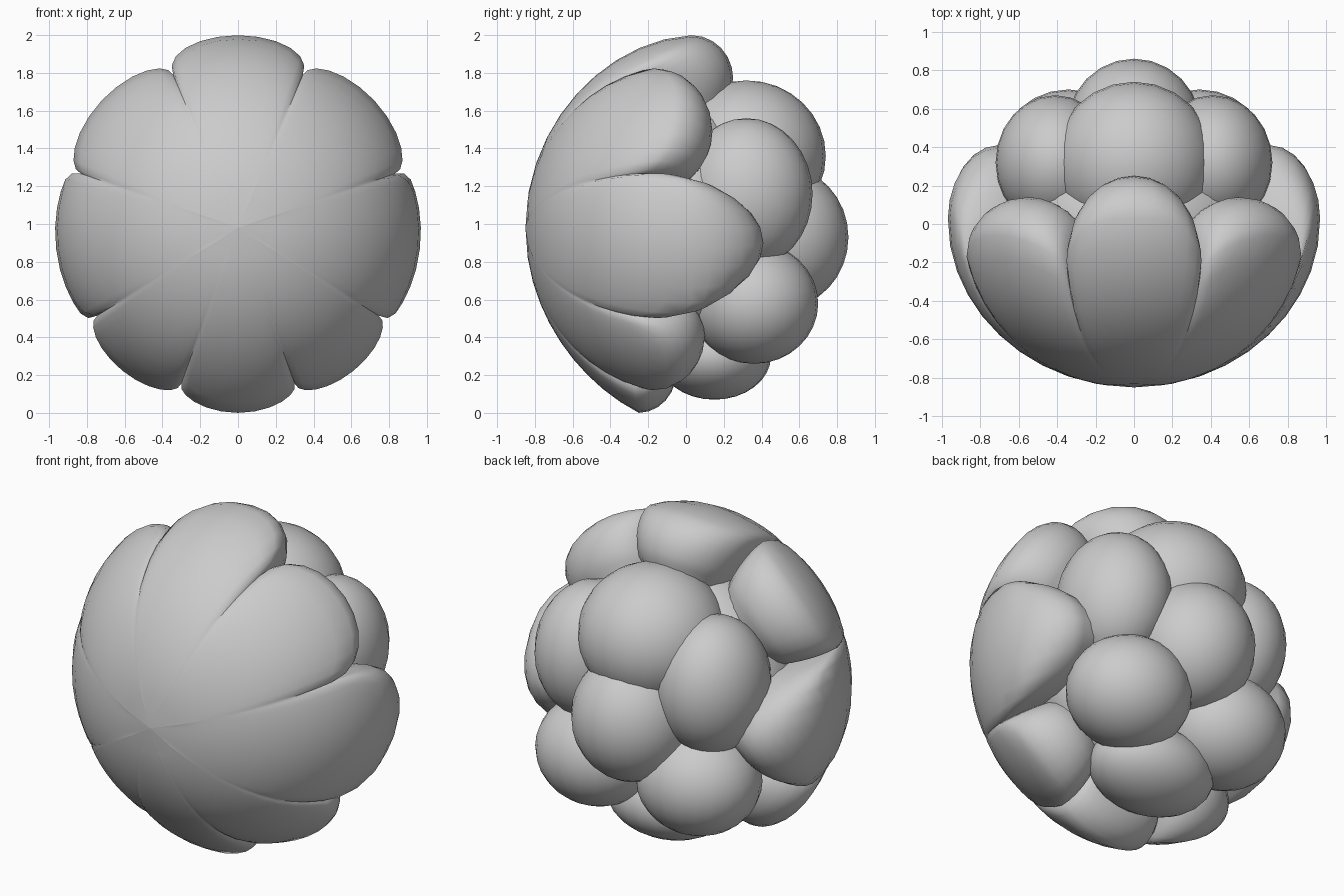
import bpy, bmesh
from math import sin, cos, pi, radians, sqrt

if "Cube" in bpy.data.objects:
    bpy.data.objects.remove(bpy.data.objects["Cube"])

CZ = 0.98          # height of the front-to-back axis
FRONT = 0.85       # depth of the front dome


def finish(bm, name):
    mesh = bpy.data.meshes.new(name)
    bmesh.ops.recalc_face_normals(bm, faces=bm.faces[:])
    bm.to_mesh(mesh)
    bm.free()
    ob = bpy.data.objects.new(name, mesh)
    bpy.context.collection.objects.link(ob)
    bpy.ops.object.select_all(action='DESELECT')
    ob.select_set(True)
    bpy.context.view_layer.objects.active = ob
    bpy.ops.object.shade_smooth_by_angle(angle=radians(40))
    return ob


def lump(name, centre, radii):
    bm = bmesh.new()
    bmesh.ops.create_uvsphere(bm, u_segments=24, v_segments=16, radius=1)
    for v in bm.verts:
        v.co = [c + r * p for c, r, p in zip(centre, radii, v.co)]
    finish(bm, name)


def column(u, radius, back, depth):
    """Profile (distance from axis, y) from the front pole to the tucked-in back edge."""
    b = sqrt(max(0, 1 - u * u))
    r = 0.93 + (radius - 0.93) * b
    y_back = -0.08 + (back + 0.08) * b
    y_mid = min(y_back - 0.2, 0.03)
    pts = []
    for i in range(1, 11):                       # dome
        y = -FRONT + (y_mid + FRONT) * (i / 10) ** 1.7
        k = sqrt(1 - (y / FRONT) ** 2)
        blend = (i / 10) ** 2
        pts.append(((0.95 + (r - 0.95) * blend) * k, y))
    rm = pts[-1][0]
    for i in range(1, 7):                        # rounded lip
        a = i / 6 * pi / 2
        pts.append((rm - depth * (1 - cos(a)), y_mid + (y_back - y_mid) * sin(a)))
    pts.append((0.4, y_back - 0.1))
    return pts


# Front shell: start angle, end angle (from the top), radius, back edge, lip depth
half = [(23, 71, 0.99, 0.14, 0.24), (71, 122, 0.97, 0.41, 0.26),
        (122, 160, 0.98, 0.10, 0.24)]
lobes = [(-23, 23, 1.02, 0.25, 0.23)] + half + [(160, 200, 1.025, -0.05, 0.22)]
lobes += [(360 - b, 360 - a, r, y, d) for a, b, r, y, d in reversed(half)]

bm = bmesh.new()
cols = []
for a0, a1, radius, back, depth in lobes:
    for j in range(12):
        u = -cos(pi * j / 12)
        t = radians((a0 + a1) / 2 + u * (a1 - a0) / 2)
        d = 0.23 + (depth - 0.23) * (1 - u * u)
        cols.append([bm.verts.new((r * sin(t), y, CZ + r * cos(t)))
                     for r, y in column(u, radius, back, d)])
pole = bm.verts.new((0, -FRONT, CZ))
for i, c in enumerate(cols):
    n = cols[(i + 1) % len(cols)]
    bm.faces.new((pole, c[0], n[0]))
    for k in range(len(c) - 1):
        bm.faces.new((c[k], c[k + 1], n[k + 1], n[k]))
finish(bm, "front_shell")

# Inner core closing the gaps
lump("core", (0, 0, 0.97), (0.7, 0.45, 0.7))

# Back lumps on the centre line
lump("upper_back_lump", (0, 0.32, 1.36), (0.42, 0.42, 0.40))
lump("middle_back_lump", (0, 0.50, 0.93), (0.35, 0.36, 0.38))
lump("bottom_back_lump", (0, 0.15, 0.30), (0.38, 0.30, 0.23))

# Mirrored back lumps
for side, s in (("left", -1), ("right", 1)):
    lump("side_back_lump_" + side, (s * 0.41, 0.32, 1.16), (0.31, 0.35, 0.40))
    lump("lower_back_lump_" + side, (s * 0.34, 0.36, 0.58), (0.36, 0.34, 0.32))
